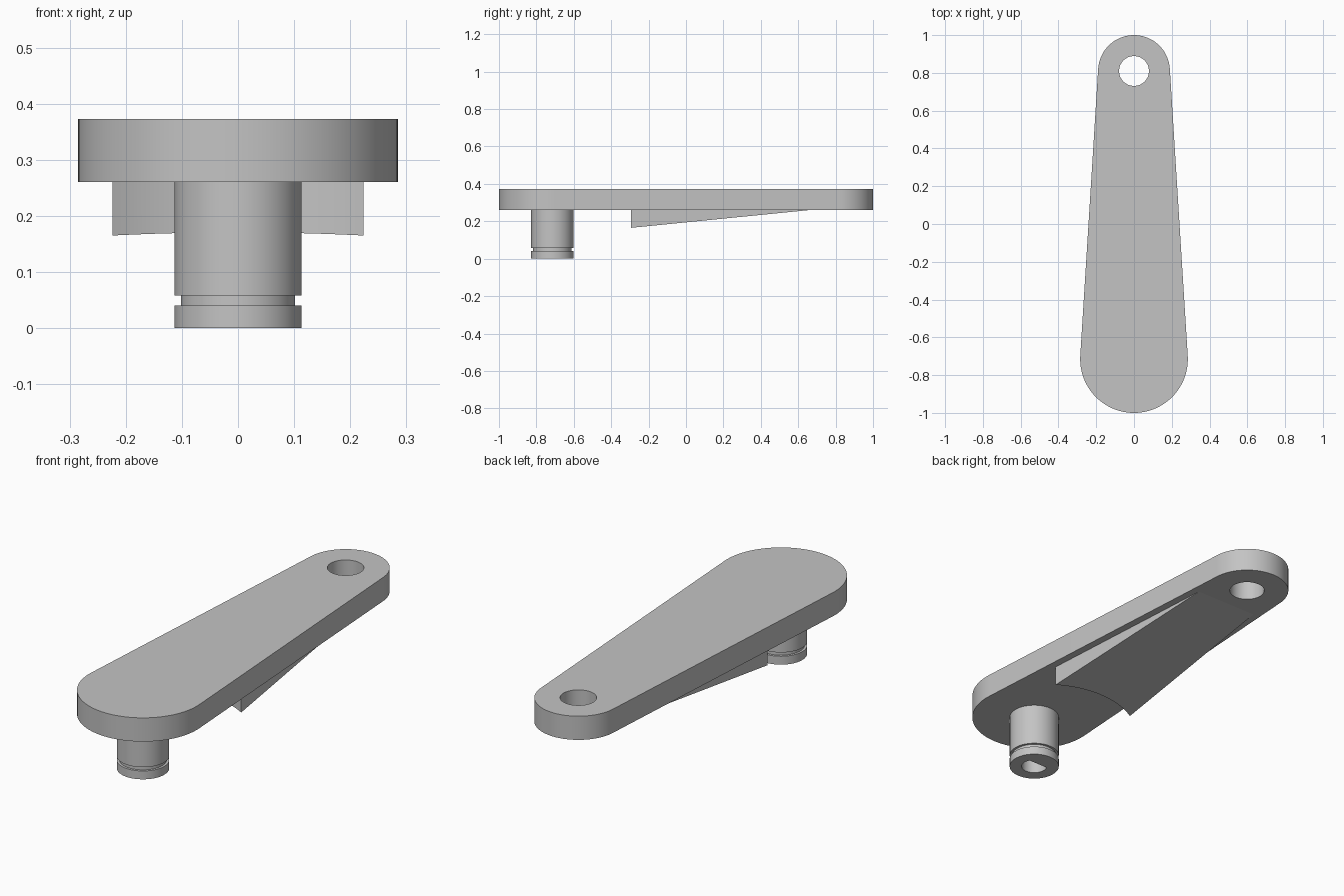
import bpy, bmesh
from math import sin, cos, pi, asin
from mathutils import Vector

PIN_Y, EYE_Y = -0.715, 0.81            # centres of the wide and narrow ends
BOTTOM, TOP = 0.26, 0.373              # arm slab heights

cube = bpy.data.objects.get("Cube")
if cube:
    bpy.data.objects.remove(cube, do_unlink=True)

grey = bpy.data.materials.new("plain grey")
grey.use_nodes = True
colour = (0.55, 0.55, 0.55, 1)
grey.diffuse_color = colour
grey.node_tree.nodes["Principled BSDF"].inputs["Base Color"].default_value = colour


def arc(cy, r, start, end, n):
    return [(r * cos(start + (end - start) * i / n),
             cy + r * sin(start + (end - start) * i / n)) for i in range(n + 1)]


def circle(cy, r, n=72):
    return arc(cy, r, 0, 2 * pi, n)[:-1]


def tapered_outline(inset):
    """Two round ends joined by tangent lines."""
    wide, narrow = 0.285 - inset, 0.19 - inset
    a = asin((wide - narrow) / (EYE_Y - PIN_Y))
    return (arc(EYE_Y, narrow, a, pi - a, 40) +
            arc(PIN_Y, wide, pi - a, 2 * pi + a, 48))


def to_object(name, bm):
    bmesh.ops.recalc_face_normals(bm, faces=bm.faces)
    mesh = bpy.data.meshes.new(name)
    bm.to_mesh(mesh)
    bm.free()
    mesh.materials.append(grey)
    obj = bpy.data.objects.new(name, mesh)
    bpy.context.collection.objects.link(obj)
    return obj


def prism(outline, z0, z1):
    bm = bmesh.new()
    face = bm.faces.new([bm.verts.new((x, y, z0)) for x, y in outline])
    top = bmesh.ops.extrude_face_region(bm, geom=[face], use_keep_orig=True)["geom"]
    verts = [g for g in top if isinstance(g, bmesh.types.BMVert)]
    bmesh.ops.translate(bm, verts=verts, vec=(0, 0, z1 - z0))
    return bm


def activate(obj):
    bpy.ops.object.select_all(action="DESELECT")
    obj.select_set(True)
    bpy.context.view_layer.objects.active = obj


def cut(obj, outline, z0, z1):
    cutter = to_object("cutter", prism(outline, z0, z1))
    cutter.hide_render = True
    mod = obj.modifiers.new("cut", "BOOLEAN")
    mod.operation, mod.solver, mod.object = "DIFFERENCE", "EXACT", cutter
    activate(obj)
    bpy.ops.object.modifier_apply(modifier=mod.name)
    bpy.data.objects.remove(cutter, do_unlink=True)


# Arm slab with a round eye through the narrow end
arm = to_object("arm", prism(tapered_outline(0), BOTTOM, TOP))
cut(arm, circle(EYE_Y, 0.079), 0.2, 0.5)

# Sloping rib under the arm, its front hollowed around the pin
bm = prism(tapered_outline(0.036), 0.0, BOTTOM + 0.002)
cutaway = bmesh.ops.bisect_plane(
    bm, geom=bm.verts[:] + bm.edges[:] + bm.faces[:], clear_inner=True,
    plane_co=(0, 0.66, BOTTOM), plane_no=Vector((0, -0.0995, 1)).normalized())
rim = [g for g in cutaway["geom_cut"] if isinstance(g, bmesh.types.BMEdge)]
bmesh.ops.holes_fill(bm, edges=rim, sides=0)
rib = to_object("rib", bm)
cut(rib, circle(PIN_Y, 0.4755, 128), -0.1, 0.5)

# Pin turned from a profile, with a ring groove near its foot
R, GROOVE = 0.113, 0.102
profile = [(0, 0), (R, 0), (R, 0.04), (GROOVE, 0.04), (GROOVE, 0.058),
           (R, 0.058), (R, BOTTOM + 0.01), (0, BOTTOM + 0.01)]
bm = bmesh.new()
points = [bm.verts.new((r, PIN_Y, z)) for r, z in profile]
edges = [bm.edges.new(pair) for pair in zip(points, points[1:])]
bmesh.ops.spin(bm, geom=points + edges, cent=(0, PIN_Y, 0), axis=(0, 0, 1),
               angle=2 * pi, steps=72)
bmesh.ops.remove_doubles(bm, verts=bm.verts, dist=0.0001)
pin = to_object("pin", bm)

# D-shaped socket in the foot of the pin, flat side to the back
flat = asin(0.028 / 0.058)
cut(pin, arc(PIN_Y, 0.058, pi - flat, 2 * pi + flat, 40), -0.1, 0.2)

for part in (arm, rib, pin):
    activate(part)
    bpy.ops.object.shade_smooth_by_angle(angle=pi / 6)
